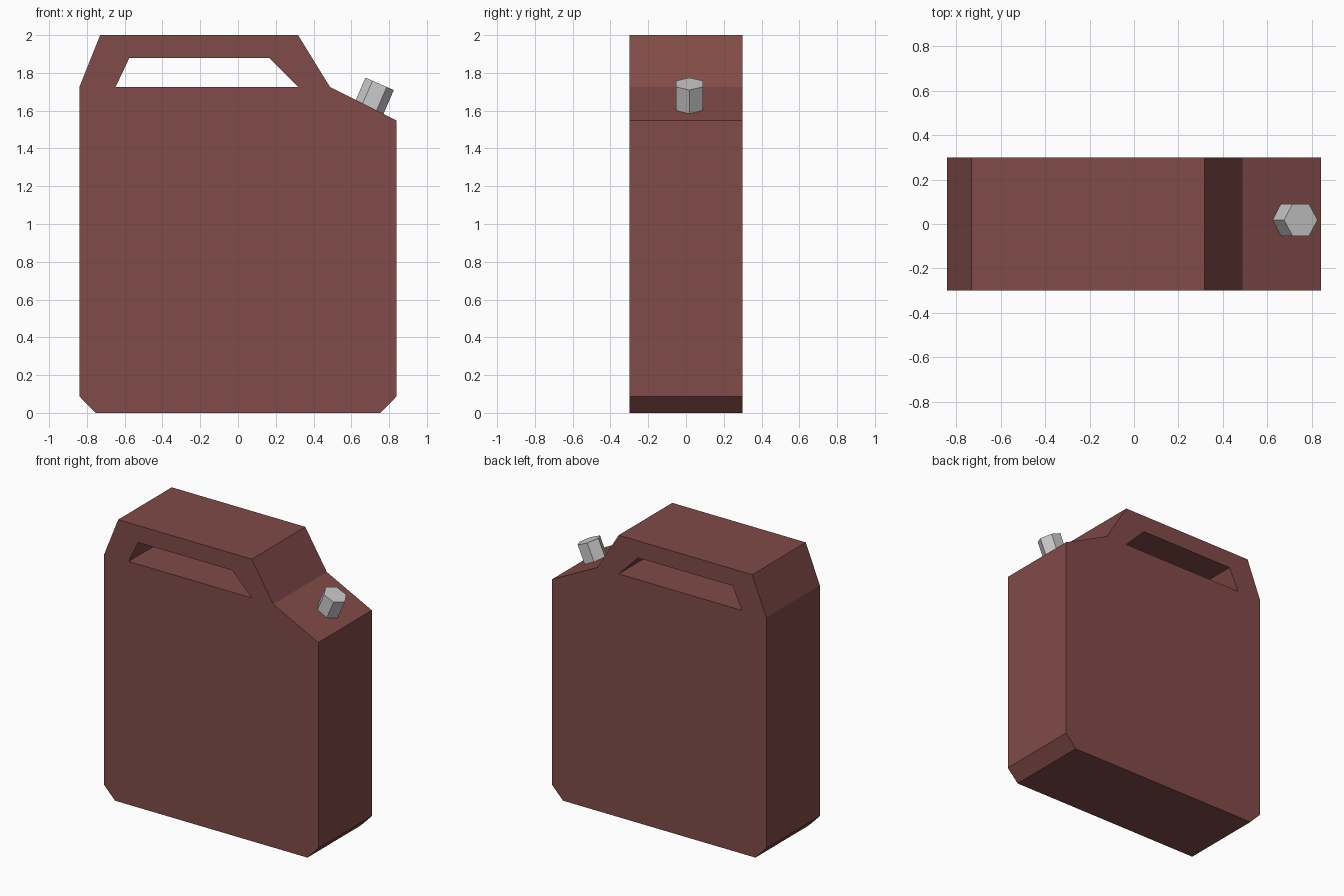
import bpy, bmesh, math
from mathutils import Vector, Matrix

if "Cube" in bpy.data.objects:
    bpy.data.objects.remove(bpy.data.objects["Cube"])

HALF_DEPTH = 0.30
red = bpy.data.materials.new("dark_red")
red.diffuse_color = (0.22, 0.07, 0.065, 1)
red.use_nodes = True
red.node_tree.nodes["Principled BSDF"].inputs["Base Color"].default_value = red.diffuse_color


def finish(bm, name, mat=None):
    bmesh.ops.recalc_face_normals(bm, faces=bm.faces)
    mesh = bpy.data.meshes.new(name)
    bm.to_mesh(mesh)
    bm.free()
    if mat:
        mesh.materials.append(mat)
    obj = bpy.data.objects.new(name, mesh)
    bpy.context.collection.objects.link(obj)
    return obj


def loop_edges(bm, points):
    vs = [bm.verts.new((x, -HALF_DEPTH, z)) for x, z in points]
    return [bm.edges.new((a, b)) for a, b in zip(vs, vs[1:] + vs[:1])]


# Can body: side profile with the handle opening, extruded through the depth
outline = [(-0.755, 0), (0.755, 0), (0.84, 0.088), (0.84, 1.548), (0.487, 1.725),
           (0.318, 2), (-0.73, 2), (-0.84, 1.725), (-0.84, 0.088)]
opening = [(-0.648, 1.725), (0.318, 1.725), (0.165, 1.88), (-0.575, 1.88)]
bm = bmesh.new()
edges = loop_edges(bm, outline) + loop_edges(bm, opening)
bmesh.ops.triangle_fill(bm, edges=edges, use_beauty=True, normal=(0, -1, 0))
front = bm.faces[:]
ext = bmesh.ops.extrude_face_region(bm, geom=front, use_keep_orig=True)
back = [v for v in ext["geom"] if isinstance(v, bmesh.types.BMVert)]
bmesh.ops.translate(bm, verts=back, vec=(0, 2 * HALF_DEPTH, 0))
finish(bm, "can_body", red)

# Spout cap: six-sided cylinder tilted to the sloping shoulder
tilt = math.radians(23.5)
axis = Vector((math.sin(tilt), 0, math.cos(tilt)))
length = 0.15
bm = bmesh.new()
bmesh.ops.create_cone(bm, cap_ends=True, segments=6, radius1=0.082, radius2=0.082, depth=length)
# Turn the hexagon so its corners point along x
if max(v.co.x for v in bm.verts) < 0.08:
    bmesh.ops.rotate(bm, verts=bm.verts, matrix=Matrix.Rotation(math.radians(30), 3, 'Z'))
bmesh.ops.rotate(bm, verts=bm.verts, matrix=Matrix.Rotation(tilt, 3, 'Y'))
bmesh.ops.translate(bm, verts=bm.verts, vec=Vector((0.75, 0.018, 1.742)) - axis * length / 2)
finish(bm, "spout_cap")
